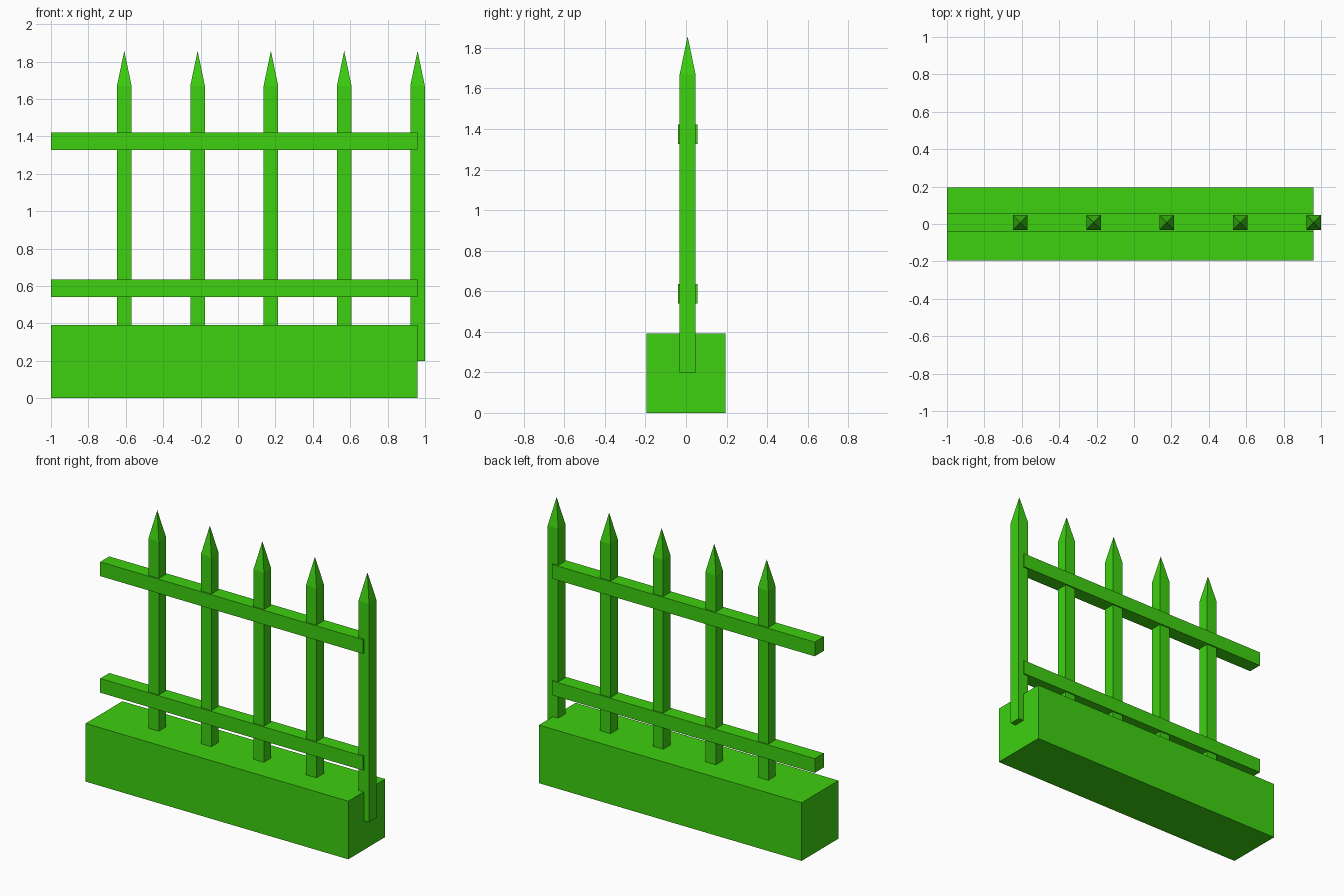
import bpy
import bmesh
from mathutils import Matrix, Vector

cube = bpy.data.objects.get("Cube")
if cube:
    bpy.data.objects.remove(cube, do_unlink=True)

# Single flat colour
green = bpy.data.materials.new("bright_green")
green.use_nodes = True
colour = (0.047, 0.63, 0.005, 1)
green.diffuse_color = colour
green.node_tree.nodes["Principled BSDF"].inputs["Base Color"].default_value = colour


def finish(name, bm):
    bmesh.ops.recalc_face_normals(bm, faces=bm.faces)
    mesh = bpy.data.meshes.new(name)
    bm.to_mesh(mesh)
    bm.free()
    mesh.materials.append(green)
    obj = bpy.data.objects.new(name, mesh)
    bpy.context.scene.collection.objects.link(obj)
    return obj


def box(bm, low, high):
    low, high = Vector(low), Vector(high)
    matrix = Matrix.Translation((low + high) / 2) @ Matrix.Diagonal((high - low).to_4d())
    return bmesh.ops.create_cube(bm, size=1, matrix=matrix)


LEFT_END, RIGHT_END = 0.96, -1.0
FENCE_Y = 0.008

# Solid footing
bm = bmesh.new()
box(bm, (RIGHT_END, -0.196, 0), (LEFT_END, 0.196, 0.392))
finish("footing", bm)

# Two horizontal rails
for name, z in (("lower_rail", 0.588), ("upper_rail", 1.374)):
    bm = bmesh.new()
    box(bm, (RIGHT_END, FENCE_Y - 0.048, z - 0.048), (LEFT_END, FENCE_Y + 0.048, z + 0.048))
    finish(name, bm)

# Square pickets with pyramid points, sunk into the footing
HALF = 0.039
for i in range(5):
    x = LEFT_END - 0.392 * i
    bm = bmesh.new()
    box(bm, (x - HALF, FENCE_Y - HALF, 0.198), (x + HALF, FENCE_Y + HALF, 1.67))
    bm.faces.ensure_lookup_table()
    top = max(bm.faces, key=lambda f: f.calc_center_median().z)
    tip = bmesh.ops.poke(bm, faces=[top])["verts"][0]
    tip.co.z = 1.857
    finish(f"picket_{i + 1}", bm)
